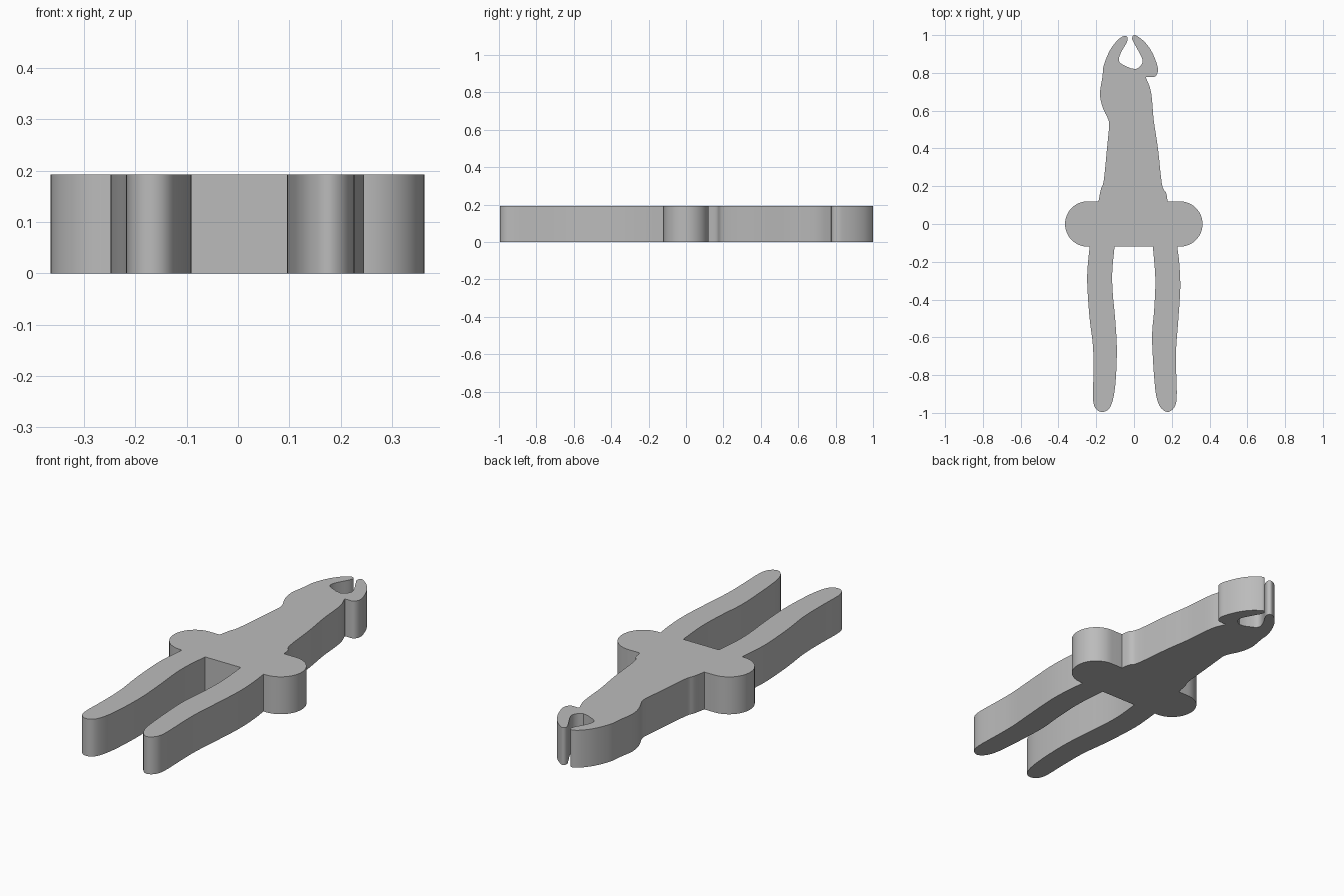
import bpy
import bmesh
import math
from mathutils import Vector

THICKNESS = 0.192
STEPS = 4

# Remove the default cube
cube = bpy.data.objects.get("Cube")
if cube:
    bpy.data.objects.remove(cube, do_unlink=True)


def smooth_path(points):
    """Catmull-Rom curve through the points, with free ends."""
    pts = [Vector(p) for p in points]
    pts = [2 * pts[0] - pts[1]] + pts + [2 * pts[-1] - pts[-2]]
    path = []
    for a, b, c, d in zip(pts, pts[1:], pts[2:], pts[3:]):
        for step in range(STEPS):
            t = step / STEPS
            path.append(0.5 * (2 * b + (c - a) * t
                               + (2 * a - 5 * b + 4 * c - d) * t ** 2
                               + (3 * b - a - 3 * c + d) * t ** 3))
    path.append(pts[-2])
    return path


def round_end(centre_x, start_angle, radius=0.12, segments=24):
    """Half circle that closes one end of the cross bar."""
    path = []
    for i in range(segments + 1):
        angle = start_angle + math.pi * i / segments
        path.append(Vector((centre_x + radius * math.cos(angle),
                            radius * math.sin(angle))))
    return path


def make_plate(name, outline, thickness, material):
    """Extrude a closed outline upwards into a solid plate."""
    bm = bmesh.new()
    base = bm.faces.new([bm.verts.new((p.x, p.y, 0)) for p in outline])
    result = bmesh.ops.extrude_face_region(bm, geom=[base], use_keep_orig=True)
    top = [v for v in result["geom"] if isinstance(v, bmesh.types.BMVert)]
    bmesh.ops.translate(bm, verts=top, vec=(0, 0, thickness))
    bmesh.ops.recalc_face_normals(bm, faces=bm.faces)
    mesh = bpy.data.meshes.new(name)
    bm.to_mesh(mesh)
    bm.free()
    mesh.materials.append(material)
    plate = bpy.data.objects.new(name, mesh)
    bpy.context.collection.objects.link(plate)
    bpy.ops.object.select_all(action="DESELECT")
    plate.select_set(True)
    bpy.context.view_layer.objects.active = plate
    bpy.ops.object.shade_smooth_by_angle(angle=math.radians(35))
    return plate


def make_material(name, colour):
    material = bpy.data.materials.new(name)
    material.use_nodes = True
    material.diffuse_color = colour
    shader = material.node_tree.nodes["Principled BSDF"]
    shader.inputs["Base Color"].default_value = colour
    return material


# Handles, from the crotch down round the tip and back up to the bar
left_handle = smooth_path([
    (.1, -.12), (.113, -.29), (.107, -.45), (.096, -.58), (.1, -.71),
    (.11, -.85), (.12, -.92), (.14, -.97), (.175, -.995), (.21, -.975),
    (.226, -.92), (.223, -.77), (.223, -.66), (.235, -.5), (.245, -.34),
    (.24, -.21), (.229, -.12)])
right_handle = smooth_path([
    (-.235, -.12), (-.247, -.25), (-.246, -.35), (-.235, -.5), (-.217, -.65),
    (-.215, -.8), (-.217, -.93), (-.2, -.98), (-.165, -.995), (-.13, -.975),
    (-.107, -.91), (-.095, -.8), (-.091, -.65), (-.1, -.5), (-.113, -.36),
    (-.115, -.25), (-.103, -.12)])

# Tapered flank from the bar up to the notch under the jaw
left_flank = smooth_path([
    (.178, .12), (.17, .165), (.148, .21), (.127, .4), (.105, .545),
    (.095, .66), (.085, .72), (.063, .775)])

# Hooked jaw and the gap that runs round to the other jaw
left_jaw = smooth_path([
    (.065, .778), (.11, .78), (.127, .81), (.12, .85), (.095, .91),
    (.06, .96), (.02, .993), (0, 1), (-.01, .98), (.01, .94), (.037, .89),
    (.045, .86), (.033, .835), (.01, .82)])
right_jaw = smooth_path([
    (-.02, .825), (-.07, .85), (-.08, .875), (-.065, .915), (-.04, .958),
    (-.034, .985), (-.05, .996), (-.085, .975), (-.127, .92), (-.16, .84),
    (-.167, .78), (-.18, .69), (-.167, .62), (-.137, .555), (-.131, .525)])
right_flank = smooth_path([
    (-.133, .5), (-.143, .4), (-.16, .23), (-.175, .185), (-.188, .12)])

# Join the sections into one outline and give it thickness
outline = (left_handle + round_end(.243, -math.pi / 2) + left_flank
           + left_jaw + right_jaw + right_flank
           + round_end(-.245, math.pi / 2) + right_handle)
grey = make_material("plain grey", (0.5, 0.5, 0.5, 1))
make_plate("pliers_body", outline, THICKNESS, grey)
